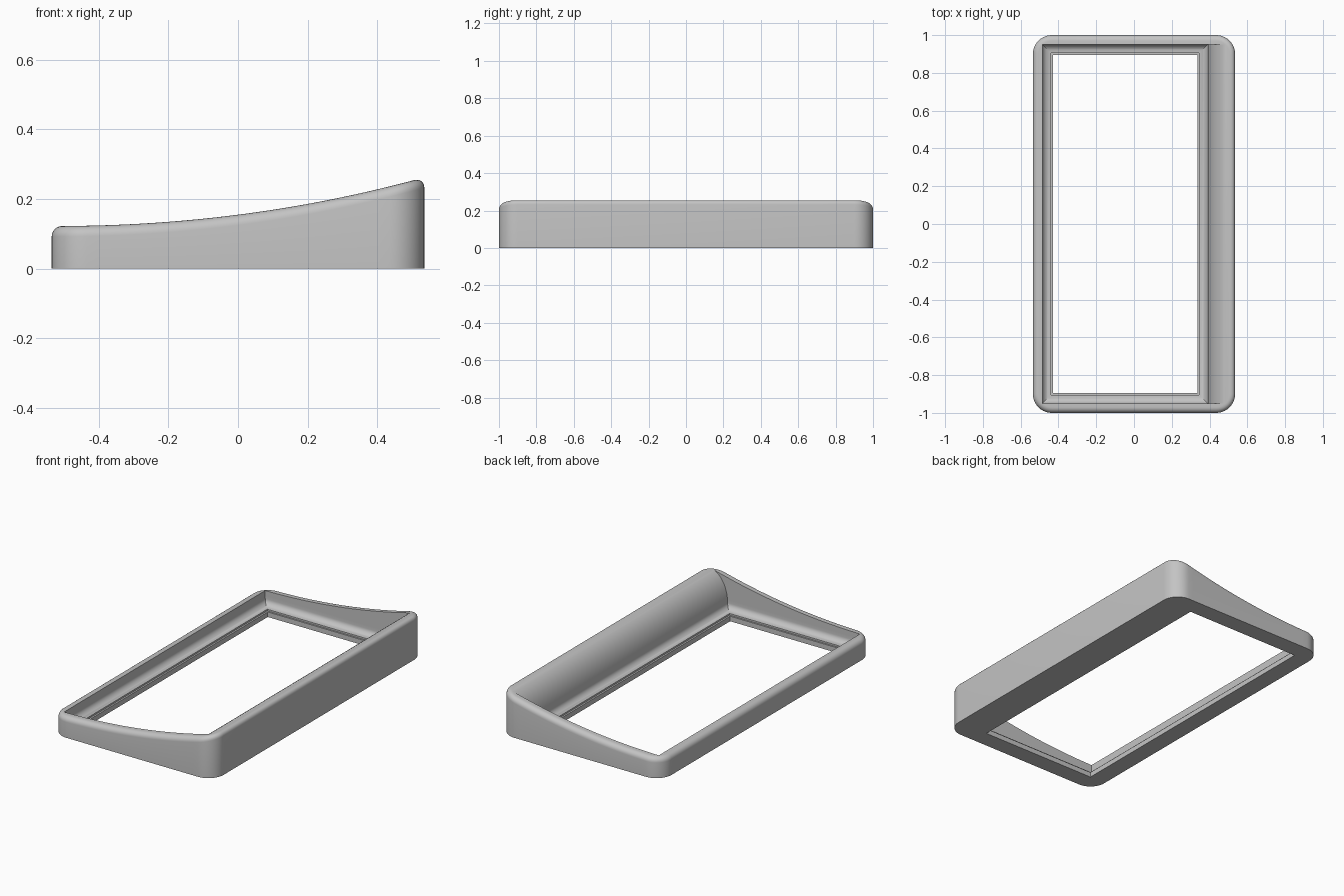
import bpy, bmesh
from math import sin, cos, pi

old = bpy.data.objects.get("Cube")
if old:
    bpy.data.objects.remove(old)

HX, HY = 0.535, 1.0          # outer half sizes
CORNER, ROUND = 0.1, 0.03    # plan corner radius, top edge rounding
LEFT, RIGHT, END = -0.485, 0.39, 0.95   # pocket walls


def top(x):
    """Height of the swept top edge."""
    return 0.122 + 0.14 * ((x + HX) / (2 * HX)) ** 2.1


def loft(name, loops):
    """Closed solid from stacked loops, each symmetric front to back."""
    bm = bmesh.new()
    rings = [[bm.verts.new(p) for p in loop] for loop in loops]
    n = len(rings[0])
    for a, b in zip(rings, rings[1:]):
        for i in range(n):
            j = (i + 1) % n
            bm.faces.new((a[i], a[j], b[j], b[i]))
    for ring in (rings[0], rings[-1]):
        for k in range(n // 2 - 1):
            bm.faces.new((ring[k], ring[k + 1], ring[n - 2 - k], ring[n - 1 - k]))
    bmesh.ops.recalc_face_normals(bm, faces=bm.faces)
    mesh = bpy.data.meshes.new(name)
    bm.to_mesh(mesh)
    bm.free()
    obj = bpy.data.objects.new(name, mesh)
    bpy.context.collection.objects.link(obj)
    return obj


def outline(inset, height):
    """Rounded rectangle, with height given as a function of x."""
    r = CORNER - inset
    cx, cy = HX - CORNER, HY - CORNER
    arc = [(cx + r * sin(a), -cy - r * cos(a))
           for a in [pi / 2 * i / 10 for i in range(11)]]
    straight = [(-cx + 2 * cx * i / 28, -cy - r) for i in range(1, 28)]
    half = [(-x, y) for x, y in reversed(arc)] + straight + arc
    loop = half + [(x, -y) for x, y in reversed(half)]
    return [(x, y, height(x)) for x, y in loop]


def rect(x0, x1, y, z):
    return [(x0, -y, z), (x1, -y, z), (x1, y, z), (x0, y, z)]


# Outer body: straight walls, rounded over into the swept top
loops = [outline(0, lambda x: 0)]
for i in range(7):
    a = pi / 2 * i / 6
    loops.append(outline(ROUND * (1 - cos(a)),
                         lambda x, a=a: top(x) - ROUND * (1 - sin(a))))
frame = loft("bezel_frame", loops)

# Pocket: window, small step, cove, then a convex slope on the high side
steps = [(0.055, -0.1), (0.055, 0.03), (0.045, 0.03)]
for i in range(9):
    a = pi / 2 * i / 8
    steps.append((0.045 * (1 - sin(a)), 0.04 + 0.035 * (1 - cos(a))))
cuts = [rect(LEFT + o, RIGHT - o, END - o, z) for o, z in steps]
for i in range(1, 17):
    a = pi / 2 * i / 16
    cuts.append(rect(LEFT, RIGHT + 0.13 * (1 - cos(a)), END, 0.075 + 0.182 * sin(a)))
cuts.append(rect(LEFT, 0.6, END, 0.275))
cuts.append(rect(LEFT, 0.6, END, 0.5))
cutter = loft("pocket_cutter", cuts)
cutter.hide_render = True

# Cut the pocket
mod = frame.modifiers.new("pocket", 'BOOLEAN')
mod.operation = 'DIFFERENCE'
mod.solver = 'EXACT'
mod.object = cutter
bpy.context.view_layer.objects.active = frame
bpy.ops.object.select_all(action='DESELECT')
frame.select_set(True)
bpy.ops.object.modifier_apply(modifier=mod.name)
bpy.data.objects.remove(cutter)

# Plain grey finish
grey = bpy.data.materials.new("plain_grey")
grey.use_nodes = True
colour = (0.55, 0.55, 0.55, 1)
grey.diffuse_color = colour
grey.node_tree.nodes["Principled BSDF"].inputs["Base Color"].default_value = colour
frame.data.materials.clear()
frame.data.materials.append(grey)
bpy.ops.object.shade_smooth_by_angle(angle=pi / 6)
